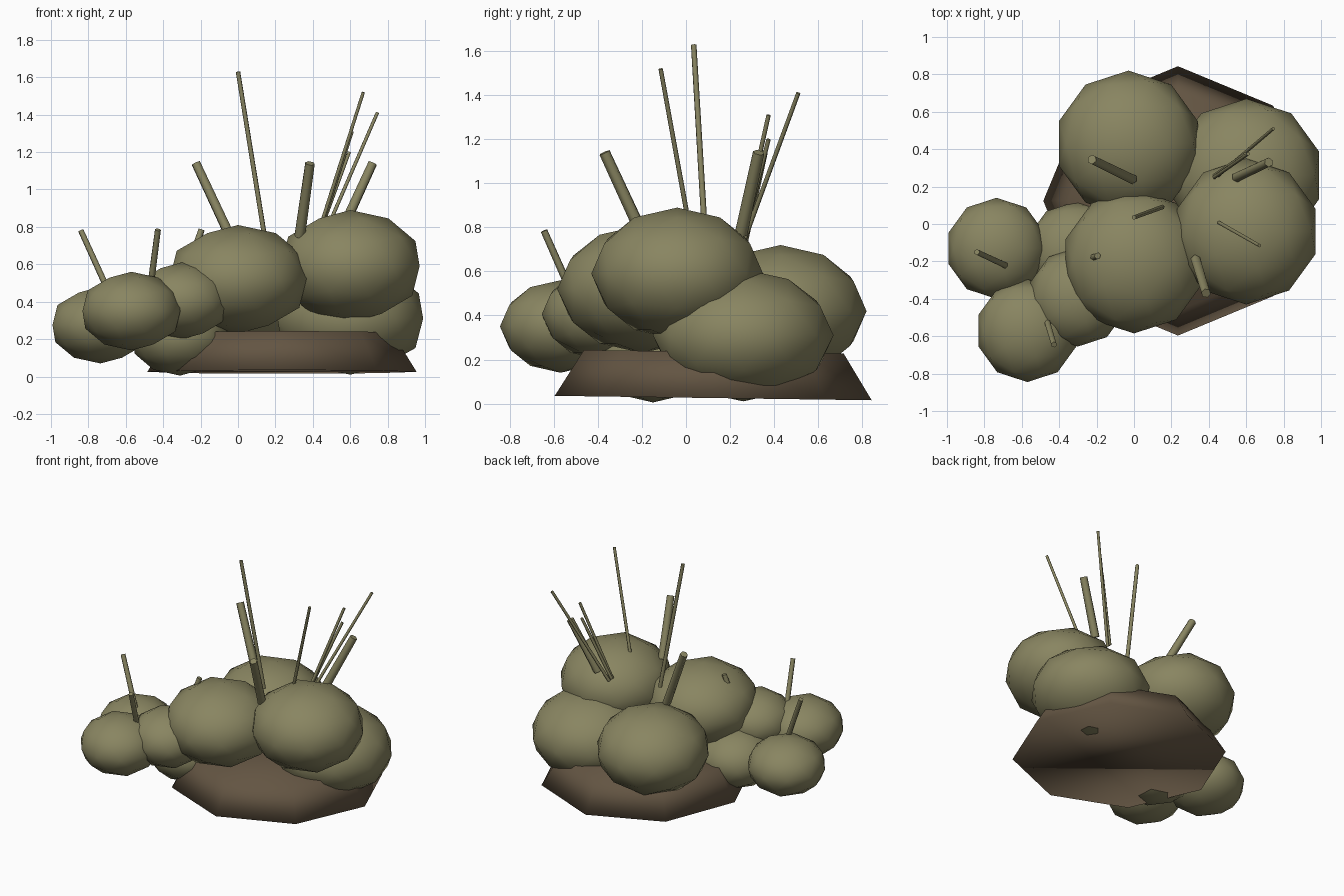
import bpy
import math
from mathutils import Vector

cube = bpy.data.objects.get("Cube")
if cube:
    bpy.data.objects.remove(cube, do_unlink=True)


def material(name, color):
    mat = bpy.data.materials.new(name)
    mat.use_nodes = True
    mat.diffuse_color = (*color, 1)
    mat.node_tree.nodes["Principled BSDF"].inputs["Base Color"].default_value = (*color, 1)
    return mat


olive = material("olive_green", (0.25, 0.235, 0.12))
brown = material("soil_brown", (0.125, 0.09, 0.055))


def finish(name, mat, smooth=True):
    ob = bpy.context.object
    ob.name = name
    ob.data.materials.append(mat)
    if smooth:
        bpy.ops.object.shade_smooth()
    return ob


def lobe(name, center, width, height):
    """Flattened faceted ball."""
    bpy.ops.mesh.primitive_ico_sphere_add(subdivisions=2, radius=1, location=center)
    bpy.context.object.scale = (width, width, height)
    finish(name, olive)


def spine(name, root, tip, radius):
    """Thin rod standing between two points."""
    root, tip = Vector(root), Vector(tip)
    axis = tip - root
    bpy.ops.mesh.primitive_cone_add(vertices=6, radius1=radius, radius2=radius * 0.9,
                                    depth=axis.length, location=(root + tip) / 2,
                                    rotation=axis.to_track_quat("Z", "Y").to_euler())
    finish(name, olive, False)
    bpy.ops.object.shade_smooth_by_angle(angle=math.radians(65))


# Eight-sided sloping base, tipped slightly backwards
bpy.ops.mesh.primitive_cone_add(vertices=8, radius1=0.72, radius2=0.59, depth=0.21,
                                location=(0.235, 0.125, 0.13),
                                rotation=(math.radians(-0.8), 0, 0))
finish("base", brown)

# Rounded body lobes
lobe("back_lobe", (-0.03, 0.43, 0.42), 0.39, 0.30)
lobe("left_low_lobe", (0.60, 0.26, 0.31), 0.41, 0.30)
lobe("left_high_lobe", (0.60, -0.04, 0.59), 0.39, 0.30)
lobe("middle_lobe", (0.00, -0.20, 0.52), 0.385, 0.29)
lobe("front_lobe", (-0.30, -0.39, 0.405), 0.265, 0.205)
lobe("right_low_lobe", (-0.31, -0.15, 0.215), 0.27, 0.21)
lobe("right_end_lobe", (-0.735, -0.13, 0.275), 0.27, 0.205)
lobe("front_end_lobe", (-0.57, -0.57, 0.35), 0.275, 0.21)

# Long thin spines
spine("tall_spine", (0.15, 0.09, 0.70), (0.0, 0.035, 1.63), 0.014)
spine("high_spine", (0.45, 0.01, 0.83), (0.67, -0.115, 1.52), 0.011)
spine("outer_spine", (0.45, 0.26, 0.73), (0.745, 0.51, 1.41), 0.011)
spine("inner_spine", (0.43, 0.25, 0.75), (0.61, 0.375, 1.31), 0.011)
spine("short_spine", (0.43, 0.26, 0.75), (0.595, 0.375, 1.20), 0.011)

# Thick spines
spine("left_thick_spine", (0.55, 0.25, 0.77), (0.72, 0.33, 1.14), 0.029)
spine("front_thick_spine", (0.33, -0.19, 0.75), (0.385, -0.37, 1.14), 0.029)
spine("back_thick_spine", (-0.01, 0.24, 0.68), (-0.225, 0.345, 1.14), 0.029)

# Stubby spines on the small lobes
spine("right_end_spine", (-0.69, -0.22, 0.45), (-0.84, -0.15, 0.78), 0.018)
spine("front_end_spine", (-0.468, -0.51, 0.48), (-0.428, -0.645, 0.785), 0.018)
spine("middle_spine", (-0.25, -0.19, 0.62), (-0.195, -0.17, 0.785), 0.02)
